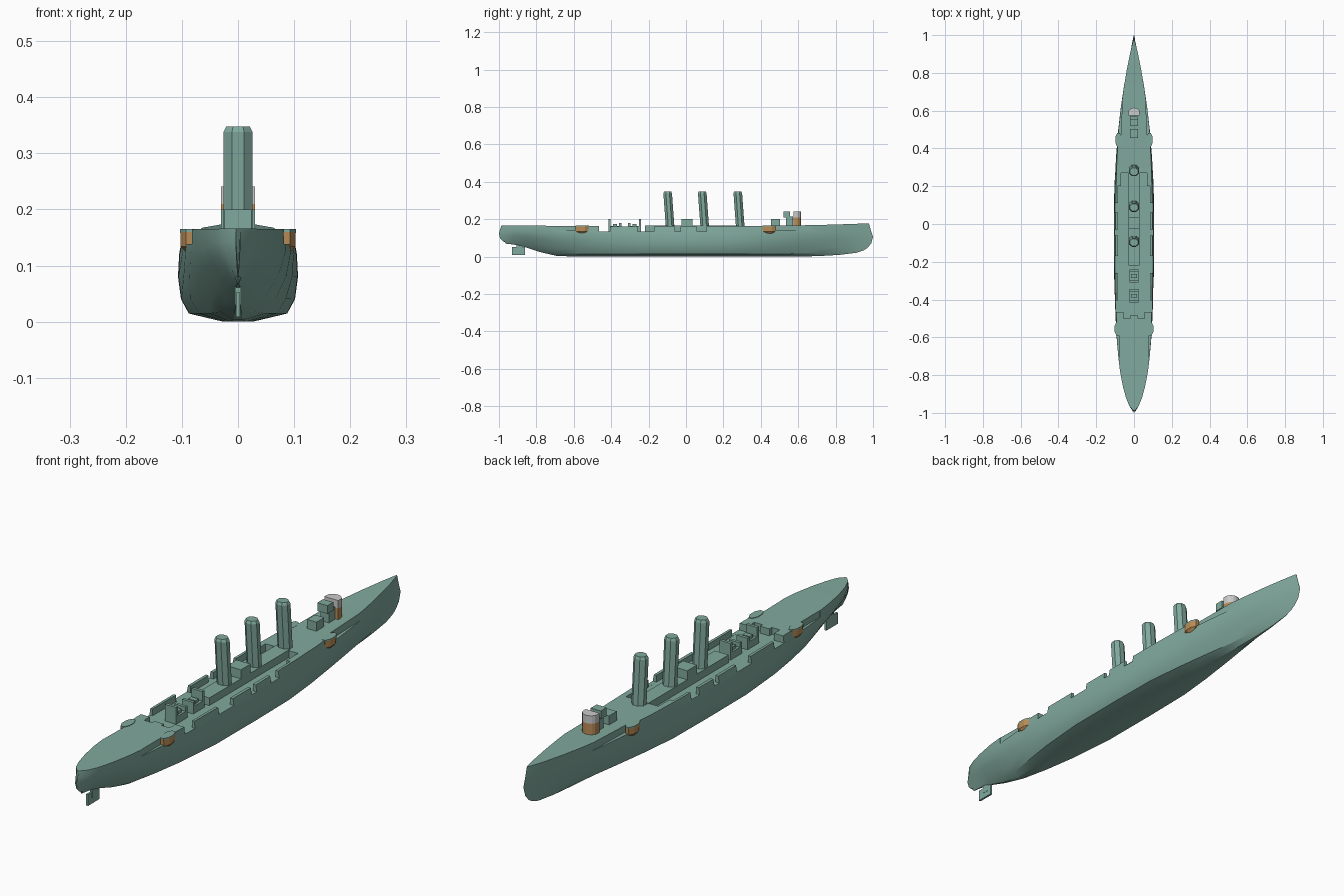
import bpy, bmesh, math

if "Cube" in bpy.data.objects:
    bpy.data.objects.remove(bpy.data.objects["Cube"])


def material(name, rgb):
    m = bpy.data.materials.new(name)
    m.diffuse_color = (*rgb, 1)
    m.use_nodes = True
    m.node_tree.nodes["Principled BSDF"].inputs["Base Color"].default_value = m.diffuse_color
    return m


TEAL = material("teal_paint", (0.22, 0.40, 0.34))
BROWN = material("brown_paint", (0.50, 0.27, 0.10))


def loft(name, rings, mat=TEAL):
    """Closed solid through rings of equal point count."""
    bm = bmesh.new()
    rs = [[bm.verts.new(p) for p in r] for r in rings]
    n = len(rs[0])
    for a, b in zip(rs, rs[1:]):
        for i in range(n):
            j = (i + 1) % n
            bm.faces.new((a[i], a[j], b[j], b[i]))
    bm.faces.new(rs[0][::-1])
    bm.faces.new(rs[-1])
    bmesh.ops.recalc_face_normals(bm, faces=bm.faces)
    me = bpy.data.meshes.new(name)
    bm.to_mesh(me)
    bm.free()
    ob = bpy.data.objects.new(name, me)
    bpy.context.collection.objects.link(ob)
    if mat:
        me.materials.append(mat)
    return ob


def prism(name, pts, z0, z1, mat=TEAL):
    return loft(name, [[(x, y, z) for x, y in pts] for z in (z0, z1)], mat)


def box(name, x0, x1, y0, y1, z0, z1, mat=TEAL):
    return prism(name, [(x0, y0), (x1, y0), (x1, y1), (x0, y1)], z0, z1, mat)


def ring(x, y, z, rx, ry, n=8):
    return [(x + rx * math.cos(math.tau * (i + .5) / n) / math.cos(math.pi / n),
             y + ry * math.sin(math.tau * (i + .5) / n) / math.cos(math.pi / n), z)
            for i in range(n)]


def cut(target, cutter):
    cutter.hide_render = True
    m = target.modifiers.new("cut", "BOOLEAN")
    m.operation, m.solver, m.object = "DIFFERENCE", "EXACT", cutter
    bpy.context.view_layer.objects.active = target
    bpy.ops.object.modifier_apply(modifier=m.name)
    bpy.data.objects.remove(cutter)


# Hull: stations of y, half beam, keel z, deck z, fullness
T = [0, .09, .25, .5, .75, 1]
FULL = [.25, .82, .95, 1, .98, .91]
FINE = [.03, .15, .38, .75, .95, .97]
STATIONS = [
    (-.985, .004, .075, .166, 0), (-.965, .025, .069, .166, .1),
    (-.92, .044, .064, .165, .1), (-.86, .061, .05, .165, .1),
    (-.78, .077, .024, .165, .15), (-.69, .088, .003, .164, .3),
    (-.58, .097, 0, .163, .55), (-.45, .102, 0, .162, .8),
    (-.25, .106, 0, .161, 1), (0, .107, 0, .161, 1),
    (.2, .104, 0, .162, 1), (.35, .098, 0, .163, .85),
    (.5, .086, 0, .165, .65), (.62, .072, 0, .167, .45),
    (.72, .057, .003, .169, .3), (.82, .039, .009, .172, .15),
    (.91, .020, .02, .175, .05), (.975, .002, .033, .178, 0)]
STERN_Y = [-.965, -.98, -.994, -1, -.995, -.987]
BOW_Y = [.95, .97, .99, 1, .988, .978]
rings = []
for k, (y, w, zk, zd, f) in enumerate(STATIONS):
    ys = STERN_Y if k == 0 else BOW_Y if k == len(STATIONS) - 1 else [y] * 6
    half = [(w * (f * FULL[i] + (1 - f) * FINE[i]), ys[i], zk + (zd - zk) * T[i])
            for i in range(6)]
    rings.append(half + [(-x, b, z) for x, b, z in reversed(half)])
hull = loft("hull", rings)

# Sunken midship deck, open notches in its bulwarks
right = [(.02, -.485), (.02, -.5), (.055, -.5), (.055, -.465), (.085, -.465),
         (.085, .2), (.07, .2), (.07, .27)]
well = right + [(-x, y) for x, y in reversed(right)]
cut(hull, prism("well_cutter", well, .135, .3, None))
for y0, y1 in ((-.465, -.405), (-.26, -.17), (-.06, -.03), (.06, .11)):
    cut(hull, box("notch_cutter", -.2, .2, y0, y1, .1351, .3, None))

# Firing recesses beside the side gun positions
for s in (-1, 1):
    cut(hull, prism("bow_recess", [(s * .2, .47), (s * .068, .47), (s * .062, .68),
                                   (s * .2, .68)], .138, .3, None))
    cut(hull, prism("stern_recess", [(s * .2, -.57), (s * .079, -.57), (s * .08, -.71),
                                     (s * .2, -.71)], .138, .3, None))

# Side gun sponsons with deck lids
for s, side in ((-1, "left"), (1, "right")):
    for y, end in ((-.555, "aft"), (.445, "fore")):
        x = s * (.086 if y < 0 else .082)
        loft(f"{end}_sponson_{side}", [ring(x, y, .122, .006, .012),
                                       ring(x, y, .134, .016, .034),
                                       ring(x, y, .160, .017, .036)], BROWN)
        loft(f"{end}_sponson_lid_{side}", [ring(x, y, z, .017, .036)
                                           for z in (.160, .165)])

# Central casing and its raised house
box("casing", -.03, .03, -.22, .275, .13, .165)
box("casing_house", -.03, .03, -.025, .035, .165, .2)

# Raked octagonal funnels with a narrower lip
for i, y in enumerate((-.085, .1, .29)):
    loft(f"funnel_{i + 1}", [ring(0, y, .16, .026, .023),
                             ring(0, y - .013, .338, .026, .023),
                             ring(0, y - .013, .348, .021, .019)])

# Aft deck houses with upright end plates
for i, (y0, y1, za, zb) in enumerate(((-.415, -.345, .2, .18), (-.31, -.24, .18, .2))):
    box(f"aft_house_{i + 1}", -.024, .024, y0, y1, .13, .163)
    box(f"aft_plate_{i + 1}a", -.024, .024, y0, y0 + .012, .16, za)
    box(f"aft_plate_{i + 1}b", -.024, .024, y1 - .012, y1, .16, zb)
    box(f"aft_hatch_{i + 1}", -.016, .016, y0 + .025, y1 - .025, .16, .175)

# Round-fronted conning tower with grey cap
arc = [(.03 * math.cos(a), .59 + .026 * math.sin(a))
       for a in (math.pi * i / 8 for i in range(9))]
tower = [(-.03, .575), (.03, .575)] + arc
prism("conning_tower", tower, .16, .21, BROWN)
prism("conning_tower_cap", tower, .21, .241, None)

# Bridge boxes behind the tower
box("bridge_base", -.018, .018, .535, .572, .16, .215)
box("bridge_top", -.022, .022, .52, .556, .208, .24)
box("chart_house", -.02, .02, .455, .503, .16, .2)

# Rudder and its post
box("rudder", -.004, .004, -.93, -.86, .008, .052)
box("rudder_post", -.005, .005, -.905, -.875, .03, .075)

# Soft hull sides, crisp edges
bpy.ops.object.select_all(action="DESELECT")
hull.select_set(True)
bpy.context.view_layer.objects.active = hull
bpy.ops.object.shade_smooth_by_angle(angle=math.radians(25))
